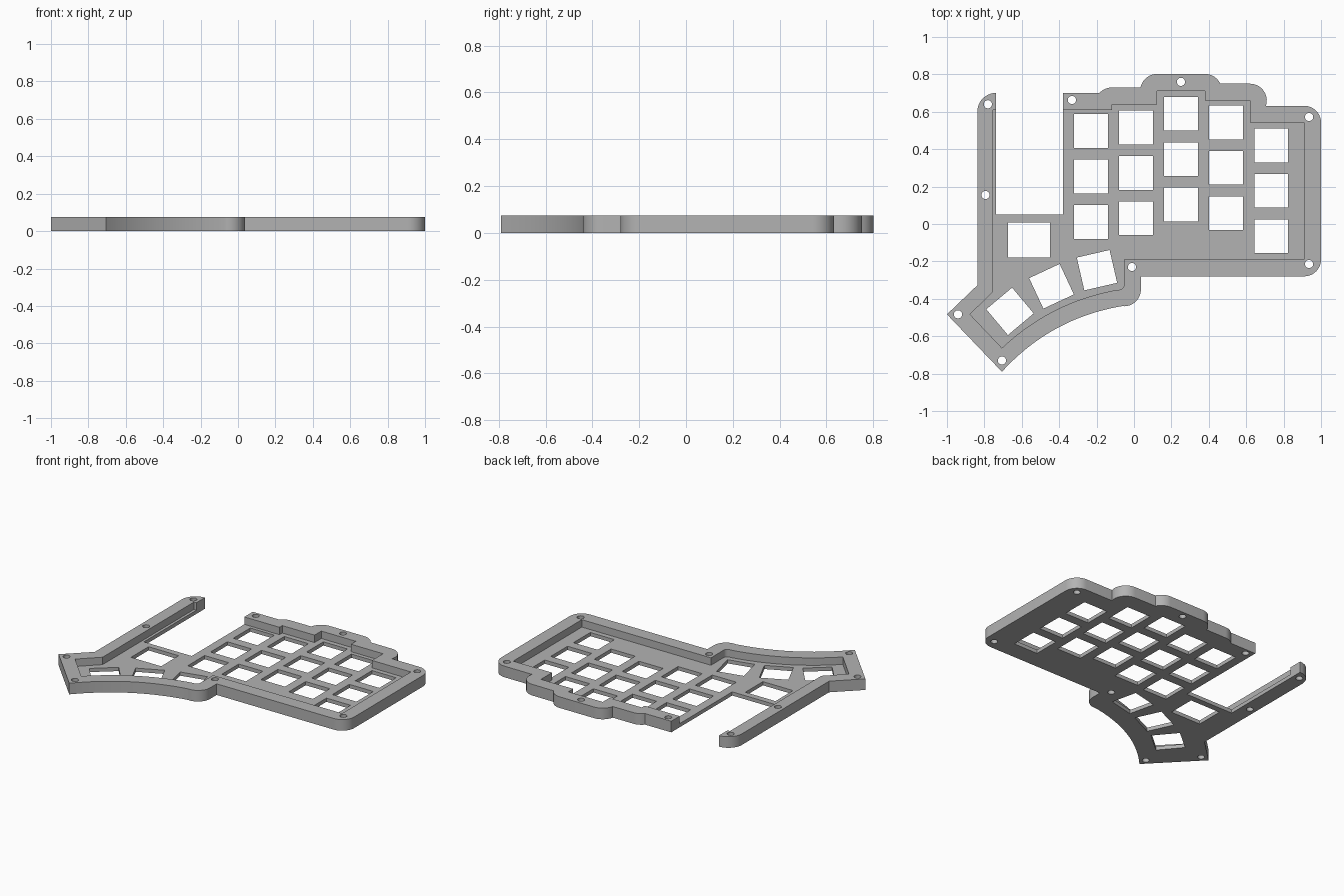
import bpy, bmesh
from math import sin, cos, radians, pi
from mathutils import Vector

if "Cube" in bpy.data.objects:
    bpy.data.objects.remove(bpy.data.objects["Cube"], do_unlink=True)

HEIGHT, FLOOR, RIM, KEY, PITCH = 0.075, 0.025, 0.09, 0.18, 0.243

grey = bpy.data.materials.new("mid grey")
grey.use_nodes = True
grey.diffuse_color = (0.45, 0.45, 0.45, 1)
grey.node_tree.nodes["Principled BSDF"].inputs["Base Color"].default_value = (0.45, 0.45, 0.45, 1)


def arc(center, start, end, r=RIM, steps=10):
    angles = [radians(start + (end - start) * i / steps) for i in range(steps + 1)]
    return [(center[0] + r * cos(a), center[1] + r * sin(a)) for a in angles]


def bow(p, q, sag, steps=24):
    """Shallow curve from p to q, bulging to the right of travel."""
    p, q = Vector(p), Vector(q)
    side = Vector((q.y - p.y, p.x - q.x)).normalized()
    return [tuple(p.lerp(q, t) + side * 4 * sag * t * (1 - t))
            for t in (i / steps for i in range(steps + 1))]


def rect(x, y, w, h, turn=0):
    c, s = cos(radians(turn)), sin(radians(turn))
    return [(x + c * u * w / 2 - s * v * h / 2, y + s * u * w / 2 + c * v * h / 2)
            for u, v in ((-1, -1), (1, -1), (1, 1), (-1, 1))]


def prisms(name, outlines, z0, z1):
    bm = bmesh.new()
    for pts in outlines:
        face = bm.faces.new([bm.verts.new((x, y, z0)) for x, y in pts])
        top = bmesh.ops.extrude_face_region(bm, geom=[face])["geom"]
        bmesh.ops.translate(bm, vec=(0, 0, z1 - z0),
                            verts=[g for g in top if isinstance(g, bmesh.types.BMVert)])
    bmesh.ops.recalc_face_normals(bm, faces=bm.faces)
    mesh = bpy.data.meshes.new(name)
    bm.to_mesh(mesh)
    bm.free()
    mesh.materials.append(grey)
    obj = bpy.data.objects.new(name, mesh)
    bpy.context.collection.objects.link(obj)
    return obj


# Inner corners of the rim; the outer edge is rounded about them
step = (-0.118, 0.64)
bump_l, bump_r = (0.123, 0.712), (0.38, 0.712)
shoulder = (0.62, 0.66)
back, front = (0.91, 0.542), (0.91, -0.19)
thumb = (-0.053, -0.35)

# Outer outline, clockwise from the gap beside the arm
outer = [(-0.737, 0.05), (-0.38, 0.05), (-0.38, 0.7)]
outer += arc(step, 138, 90) + arc(bump_l, 168, 90) + arc(bump_r, 90, 26)
outer += arc(shoulder, 90, -18) + arc(back, 90, 0) + arc(front, 0, -90)
outer += [(0.037, -0.28)] + arc(thumb, 0, -96)
outer += bow((-0.07, -0.44), (-0.706, -0.79), 0.062)
outer += [(-1, -0.483), (-0.838, -0.328)] + arc((-0.737, 0.6), 180, 90, 0.101)

# Recess outline that leaves the raised rim
inner = [(-0.755, 0.61), (step[0], 0.61), step, (bump_l[0], step[1]), bump_l, bump_r,
         (bump_r[0], shoulder[1]), shoulder, (shoulder[0], back[1]), back, front,
         (thumb[0], front[1])]
inner += arc((-0.08, -0.325), 0, -90, 0.027, 5)
inner += bow((-0.1, -0.354), (-0.706, -0.663), 0.05) + [(-0.877, -0.483), (-0.755, -0.364)]

# Key openings: five staggered columns, a wide key and three thumb keys
columns = [(-0.23, 0.497), (0.011, 0.516), (0.251, 0.59), (0.492, 0.543), (0.733, 0.42)]
openings = [rect(x, y - row * PITCH, KEY, KEY) for x, y in columns for row in range(3)]
openings.append(rect(-0.561, -0.085, 0.225, 0.187))
openings += [rect(x, y, KEY, KEY, turn) for x, y, turn in
             ((-0.663, -0.467, 40), (-0.441, -0.333, 25), (-0.198, -0.247, 13))]

# Screw holes through the rim
screws = [(-0.781, 0.64), (-0.794, 0.155), (-0.941, -0.483), (-0.706, -0.73), (-0.011, -0.23),
          (0.936, -0.214), (0.936, 0.572), (0.251, 0.76), (-0.332, 0.663)]
openings += [arc(p, 0, 345, 0.022, 23) for p in screws]

case = prisms("keyboard_case", [outer], 0, HEIGHT)
cutters = [prisms("recess_cutter", [inner], FLOOR, HEIGHT + 0.1),
           prisms("opening_cutter", openings, -0.1, HEIGHT + 0.1)]
for cutter in cutters:
    cutter.hide_render = True
    mod = case.modifiers.new(cutter.name, 'BOOLEAN')
    mod.operation, mod.solver, mod.object = 'DIFFERENCE', 'EXACT', cutter

# Apply the cuts, drop the cutters and smooth the rounded corners
bpy.ops.object.select_all(action='DESELECT')
bpy.context.view_layer.objects.active = case
case.select_set(True)
for cutter in cutters:
    bpy.ops.object.modifier_apply(modifier=cutter.name)
    bpy.data.objects.remove(cutter, do_unlink=True)
bpy.ops.object.shade_smooth_by_angle(angle=radians(30))
